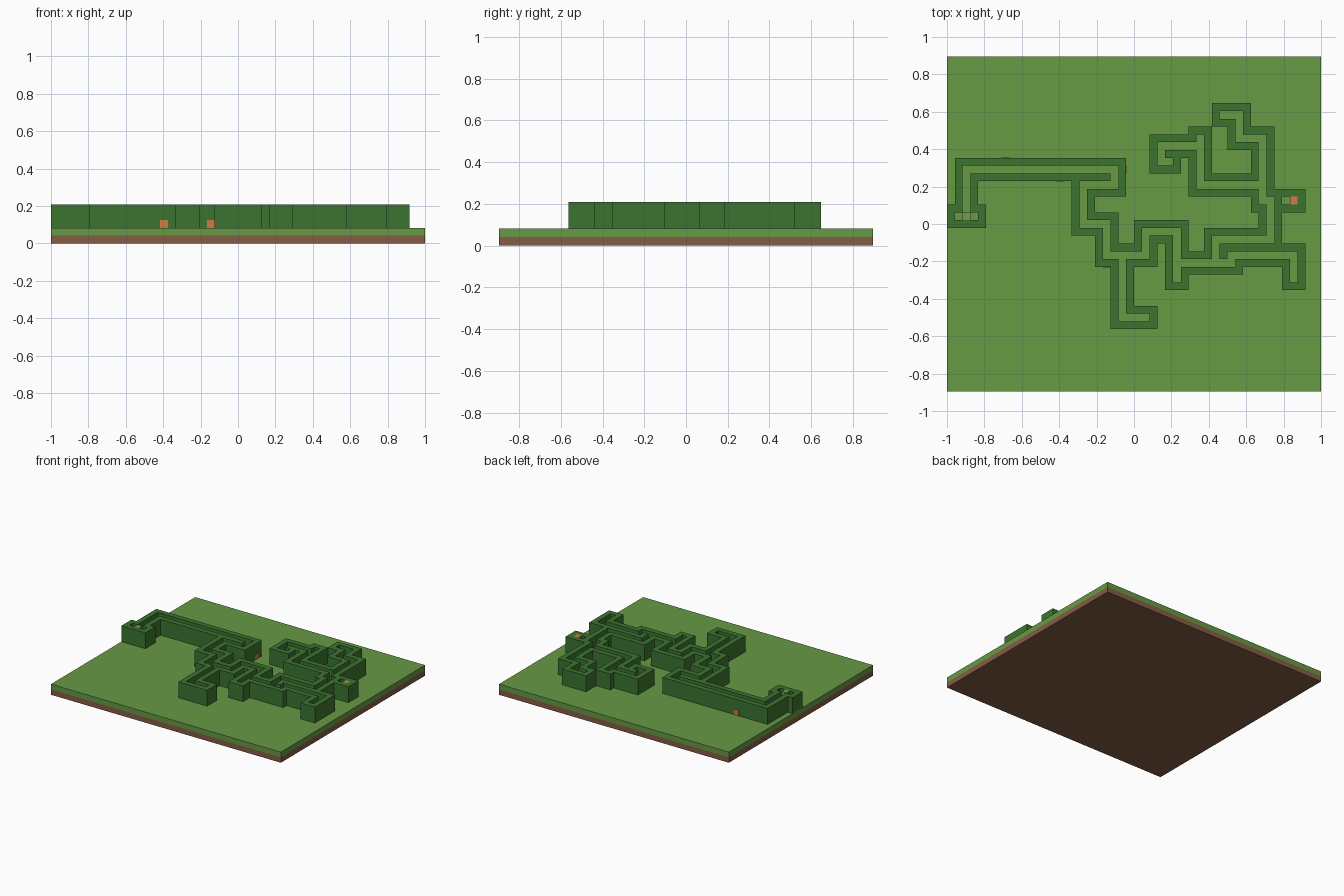
import bpy
import bmesh

CELL = 1 / 24            # width of one maze square
COLS, ROWS = 48, 43      # squares across the ground

default_cube = bpy.data.objects.get("Cube")
if default_cube:
    bpy.data.objects.remove(default_cube, do_unlink=True)


def make_material(name, red, green, blue):
    material = bpy.data.materials.new(name)
    material.use_nodes = True
    color = (red, green, blue, 1)
    material.diffuse_color = color
    shader = next(n for n in material.node_tree.nodes if n.type == "BSDF_PRINCIPLED")
    shader.inputs["Base Color"].default_value = color
    return material


grass_green = make_material("grass green", 0.135, 0.32, 0.06)
hedge_green = make_material("hedge green", 0.045, 0.175, 0.03)
soil_brown = make_material("soil brown", 0.235, 0.11, 0.06)
clay_orange = make_material("clay orange", 0.62, 0.2, 0.06)
start_green = make_material("light green", 0.16, 0.34, 0.09)


def to_world(col, row):
    """Convert maze squares, counted from the back right corner, to x and y."""
    return (col - COLS / 2) * CELL, (ROWS / 2 - row) * CELL


def finish(name, bm, material):
    mesh = bpy.data.meshes.new(name)
    bmesh.ops.recalc_face_normals(bm, faces=bm.faces)
    bm.to_mesh(mesh)
    bm.free()
    mesh.materials.append(material)
    obj = bpy.data.objects.new(name, mesh)
    bpy.context.collection.objects.link(obj)
    return obj


def block(name, col, row, wide, deep, level, tall, material):
    """Box measured in maze squares, starting at a column, row and level."""
    bm = bmesh.new()
    bmesh.ops.create_cube(bm, size=1)
    x, y = to_world(col + wide / 2, row + deep / 2)
    for v in bm.verts:
        v.co = (x + v.co.x * wide * CELL, y + v.co.y * deep * CELL,
                (level + tall / 2 + v.co.z * tall) * CELL)
    return finish(name, bm, material)


# Ground: soil with a layer of grass
block("soil_layer", 0, 0, COLS, ROWS, 0, 1, soil_brown)
block("grass_layer", 0, 0, COLS, ROWS, 1, 1, grass_green)

# Walkways of the maze as corner points
walkways = [
    [(1, 20), (3, 20)],
    [(2, 20), (2, 14), (21, 14), (21, 16), (17, 16), (17, 21), (20, 21),
     (20, 25), (25, 25), (25, 22), (29, 22), (29, 28)],
    [(22, 25), (22, 33), (25, 33)],
    [(29, 26), (36, 26), (36, 25), (44, 25), (44, 28)],
    [(34, 26), (34, 23), (41, 23), (41, 18), (40, 18)],
    [(40, 18), (40, 10), (37, 10), (37, 7), (35, 7)],
    [(40, 16), (32, 16), (32, 10)],
    [(32, 11), (27, 11), (27, 13), (28, 13)],
    [(43, 18), (44, 18)],
]

open_cells = set()
for walkway in walkways:
    for (c0, r0), (c1, r1) in zip(walkway, walkway[1:]):
        for c in range(min(c0, c1), max(c0, c1) + 1):
            for r in range(min(r0, r1), max(r0, r1) + 1):
                open_cells.add((c, r))

# Hedges fill every square that touches a walkway
around = [(i, j) for i in (-1, 0, 1) for j in (-1, 0, 1)]
hedge_cells = {(c + i, r + j) for c, r in open_cells for i, j in around} - open_cells

bm = bmesh.new()
corners = {}


def corner(col, row):
    if (col, row) not in corners:
        corners[col, row] = bm.verts.new((*to_world(col, row), 2 * CELL))
    return corners[col, row]


for c, r in sorted(hedge_cells):
    bm.faces.new([corner(c, r), corner(c, r + 1), corner(c + 1, r + 1), corner(c + 1, r)])
raised = bmesh.ops.extrude_face_region(bm, geom=bm.faces[:], use_keep_orig=True)
top_verts = [g for g in raised["geom"] if isinstance(g, bmesh.types.BMVert)]
bmesh.ops.translate(bm, verts=top_verts, vec=(0, 0, 3 * CELL))
finish("hedge_walls", bm, hedge_green)

# Pillars at the start and the goal, as tall as the hedges
block("start_pillar", 2, 20, 1, 1, 2, 3, start_green)
block("goal_pillar", 44, 18, 1, 1, 2, 3, clay_orange)

# Small orange tiles at the foot of the hedges
T = 0.05
block("front_tile_a", 14, 16, 1, T, 2, 1, clay_orange)
block("front_tile_b", 20, 27, 1, T, 2, 1, clay_orange)
block("back_tile", 7, 13 - T, 1, T, 2, 1, clay_orange)
block("side_tile", 23, 14, T, 1, 2, 1, clay_orange)
